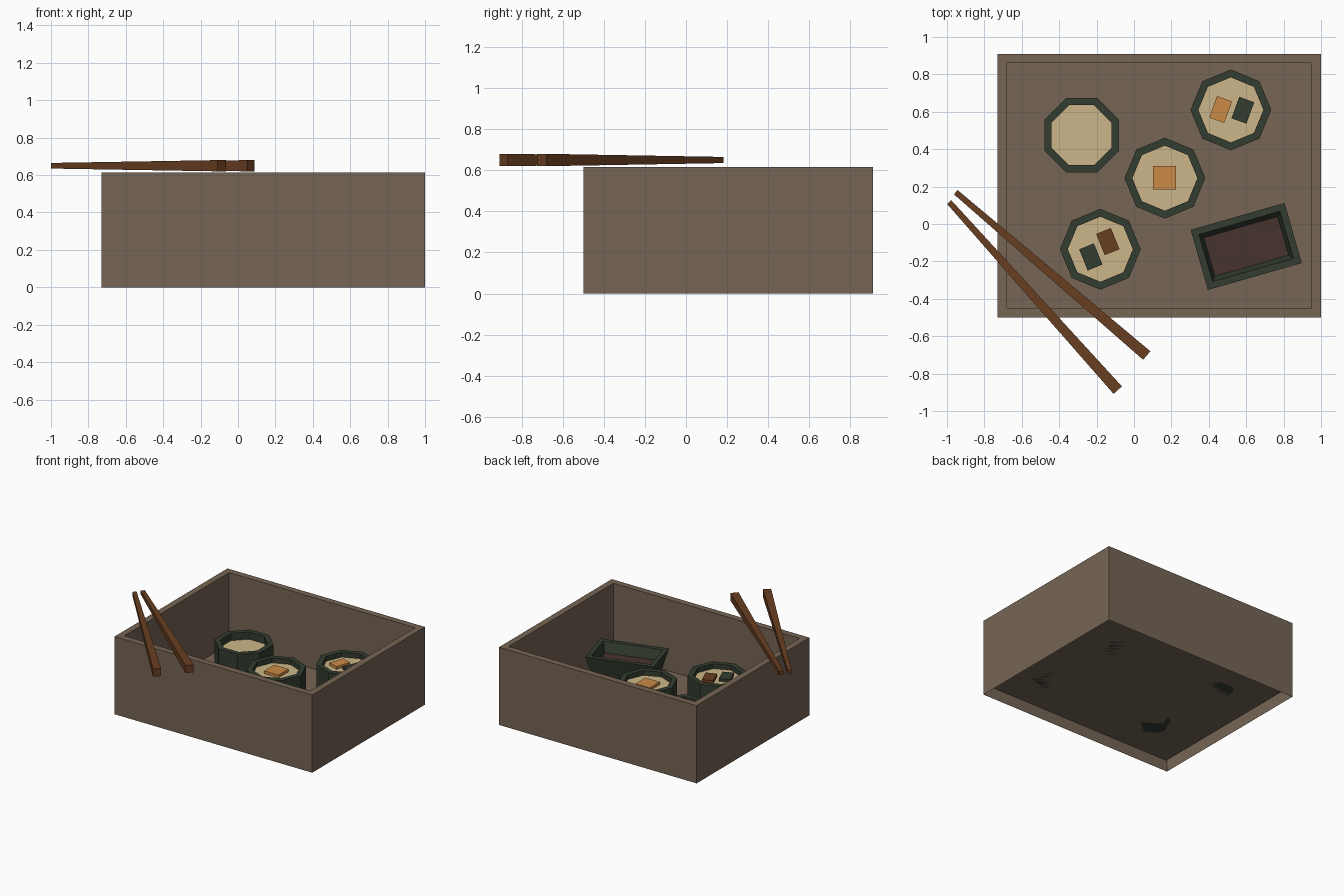
import bpy, math
from mathutils import Vector

if "Cube" in bpy.data.objects:
    bpy.data.objects.remove(bpy.data.objects["Cube"])


def material(name, rgb):
    m = bpy.data.materials.new(name)
    m.diffuse_color = (*rgb, 1)
    m.use_nodes = True
    m.node_tree.nodes["Principled BSDF"].inputs["Base Color"].default_value = m.diffuse_color
    return m


BOX = material("grey_brown_wood", (0.18, 0.13, 0.09))
GREEN = material("dark_seaweed_green", (0.033, 0.045, 0.028))
RICE = material("cream_rice", (0.60, 0.47, 0.25))
ORANGE = material("orange_filling", (0.60, 0.26, 0.06))
BROWN = material("warm_brown", (0.14, 0.049, 0.015))
SAUCE = material("dark_sauce", (0.063, 0.033, 0.026))


def loft(name, rings, mat, bottom=True, top=True):
    """Skin a list of equal-length rings, optionally closing the ends."""
    n = len(rings[0])
    verts = [p for r in rings for p in r]
    faces = []
    for k in range(len(rings) - 1):
        a, b = k * n, (k + 1) * n
        faces += [(a + i, a + (i + 1) % n, b + (i + 1) % n, b + i) for i in range(n)]
    if bottom:
        faces.append(tuple(reversed(range(n))))
    if top:
        faces.append(tuple(range(len(verts) - n, len(verts))))
    me = bpy.data.meshes.new(name)
    me.from_pydata(verts, [], faces)
    me.materials.append(mat)
    ob = bpy.data.objects.new(name, me)
    bpy.context.collection.objects.link(ob)
    return ob


def rect(cx, cy, w, d, z, deg=0):
    c, s = math.cos(math.radians(deg)), math.sin(math.radians(deg))
    return [(cx + x * w / 2 * c - y * d / 2 * s, cy + x * w / 2 * s + y * d / 2 * c, z)
            for x, y in ((-1, -1), (1, -1), (1, 1), (-1, 1))]


def octagon(cx, cy, r, z, deg=0):
    return [(cx + r * math.cos(math.radians(deg + 45 * i)),
             cy + r * math.sin(math.radians(deg + 45 * i)), z) for i in range(8)]


# Lunch box: open shell with raised floor, hollow underneath
bx, by = 0.135, 0.205
loft("lunch_box", [rect(bx, by, 1.73, 1.41, 0), rect(bx, by, 1.73, 1.41, 0.615),
                   rect(bx, by, 1.63, 1.31, 0.615), rect(bx, by, 1.63, 1.31, 0.05)],
     BOX, bottom=False)

# Octagonal seaweed rolls with sunken rice: x, y, rice height, turn
rolls = [(-0.28, 0.475, 0.262, 22.5), (0.165, 0.245, 0.282, 0),
         (0.518, 0.61, 0.282, 0), (-0.18, -0.135, 0.282, 0)]
for i, (x, y, z, a) in enumerate(rolls, 1):
    loft(f"seaweed_wrap_{i}", [octagon(x, y, 0.216, 0.05, a), octagon(x, y, 0.216, 0.32, a),
                               octagon(x, y, 0.174, 0.32, a), octagon(x, y, 0.174, z, a)],
         GREEN, top=False)
    loft(f"rice_{i}", [octagon(x, y, 0.174, z, a)], RICE, bottom=False)

# Filling blocks on the rice: x, y, width, depth, turn, colour
fillings = [(0.163, 0.247, 0.125, 0.125, 0, ORANGE),
            (0.463, 0.612, 0.085, 0.122, -20, ORANGE), (0.582, 0.608, 0.085, 0.122, -20, GREEN),
            (-0.231, -0.176, 0.085, 0.122, 22, GREEN), (-0.140, -0.094, 0.085, 0.122, 22, BROWN)]
for i, (x, y, w, d, a, m) in enumerate(fillings, 1):
    loft(f"filling_{i}", [rect(x, y, w, d, 0.27, a), rect(x, y, w, d, 0.304, a)], m)

# Flared sauce dish
tx, ty, ta = 0.60, -0.12, 16
loft("sauce_dish", [rect(tx, ty, 0.40, 0.215, 0.05, ta), rect(tx, ty, 0.522, 0.334, 0.285, ta),
                    rect(tx, ty, 0.45, 0.262, 0.285, ta), rect(tx, ty, 0.41, 0.215, 0.205, ta)],
     GREEN, top=False)
loft("sauce", [rect(tx, ty, 0.41, 0.215, 0.205, ta)], SAUCE, bottom=False)


# Tapered square chopsticks resting on the corner
def chopstick(name, tip, end):
    tip, end = Vector((*tip, 0.65)), Vector((*end, 0.65))
    d = (end - tip).normalized()
    side, up = Vector((-d.y, d.x, 0)), Vector((0, 0, 1))
    rings = [[tuple(p + side * s * h + up * t * h) for s, t in ((-1, -1), (1, -1), (1, 1), (-1, 1))]
             for p, h in ((tip, 0.015), (end, 0.03))]
    # side x up = travel direction, so this order faces outward
    return loft(name, rings, BROWN)


chopstick("chopstick_1", (-0.953, 0.170), (0.068, -0.703))
chopstick("chopstick_2", (-0.988, 0.117), (-0.087, -0.888))
